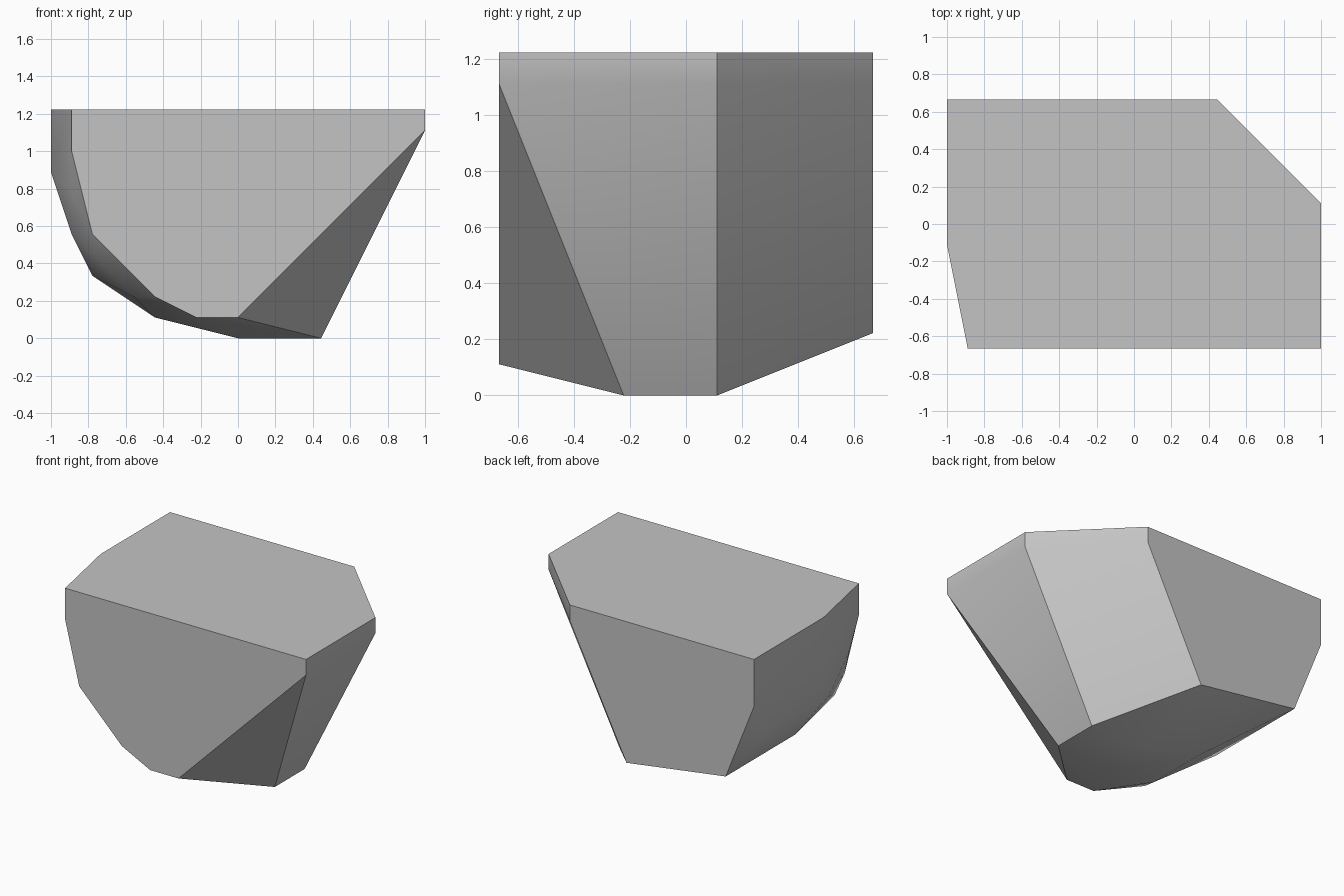
import bpy
import bmesh
import math

default_cube = bpy.data.objects.get("Cube")
if default_cube:
    bpy.data.objects.remove(default_cube, do_unlink=True)

UNIT = 1 / 9  # the shape sits on a lattice of ninths


def level(z, outline):
    """Points of a horizontal outline."""
    return [(x, y, z) for x, y in outline]


def upright(y, outline):
    """Points of an upright outline facing front or back."""
    return [(x, y, z) for x, z in outline]


def stretch(x, z, *depths):
    """Points of one rib running from front to back."""
    return [(x, y, z) for y in depths]


# Flat top with one cut corner, and the short vertical lip beneath it
points = level(11, [(-8, -6), (9, -6), (9, 1), (4, 6), (-9, 6), (-9, -1)])
points += level(10, [(9, -6), (9, 1), (4, 6)])

# Flat front and back faces
points += upright(-6, [(-8, 9), (-7, 5), (-4, 2), (-2, 1), (0, 1)])
points += upright(6, [(-9, 8), (-7, 3), (0, 2)])

# Flat underside
points += stretch(0, 0, -2, 1) + stretch(4, 0, -2, 1)

# Rounded belly rising to the upright side
points += stretch(-4, 1, -3, 1)
points += stretch(-7, 3, -1)
points += stretch(-8, 5, -3, 4)
points += stretch(-9, 8, -1)

# Worn edge between the front face and the belly
points += [(-5, -5, 2), (-7, -5, 4), (-8, -5, 7)]

# Wrap the outlines in one convex skin and merge its flat facets
bm = bmesh.new()
for point in points:
    bm.verts.new([value * UNIT for value in point])
hull = bmesh.ops.convex_hull(bm, input=bm.verts[:], use_existing_faces=False)
loose = [v for v in bm.verts if not v.link_faces]
bmesh.ops.delete(bm, geom=loose, context="VERTS")
bmesh.ops.dissolve_limit(bm, angle_limit=math.radians(0.5),
                         verts=bm.verts[:], edges=bm.edges[:])
bmesh.ops.recalc_face_normals(bm, faces=bm.faces[:])

mesh = bpy.data.meshes.new("rock_block")
bm.to_mesh(mesh)
bm.free()
rock = bpy.data.objects.new("rock_block", mesh)
bpy.context.collection.objects.link(rock)

# Plain grey stone
colour = (0.55, 0.55, 0.55, 1)
stone = bpy.data.materials.new("grey_stone")
stone.use_nodes = True
stone.diffuse_color = colour
for node in stone.node_tree.nodes:
    if node.type == "BSDF_PRINCIPLED":
        node.inputs["Base Color"].default_value = colour
mesh.materials.append(stone)

# Smooth the belly while the main edges stay crisp
bpy.ops.object.select_all(action="DESELECT")
rock.select_set(True)
bpy.context.view_layer.objects.active = rock
bpy.ops.object.shade_smooth_by_angle(angle=math.radians(30))
